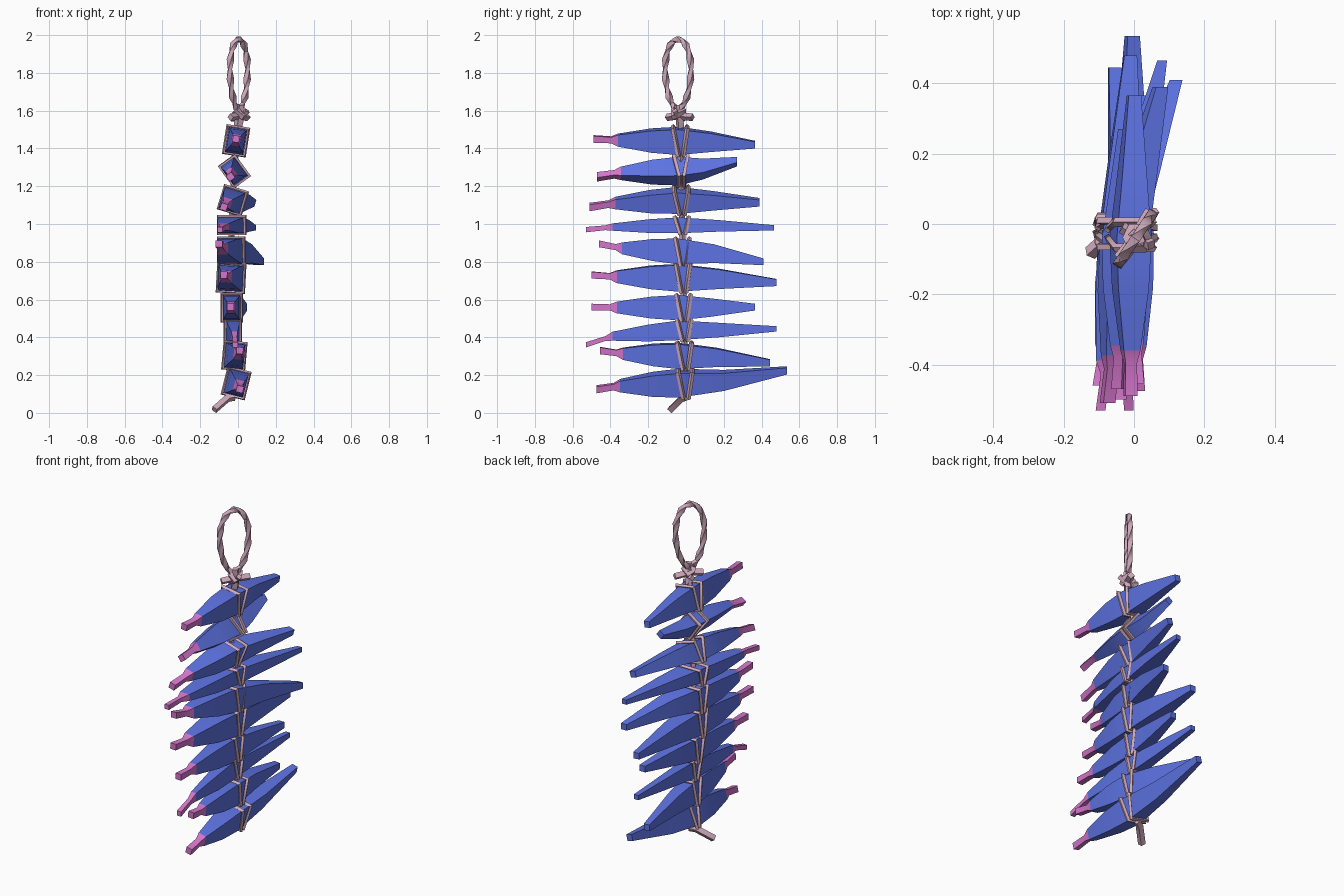
import bpy, bmesh
from math import sin, cos, pi, radians
from mathutils import Vector

if "Cube" in bpy.data.objects:
    bpy.data.objects.remove(bpy.data.objects["Cube"])


def material(name, rgb):
    m = bpy.data.materials.new(name)
    m.diffuse_color = (*rgb, 1)
    m.use_nodes = True
    m.node_tree.nodes["Principled BSDF"].inputs["Base Color"].default_value = m.diffuse_color
    return m


BLUE = material("pod_blue", (0.11, 0.17, 0.76))
PINK = material("stem_pink", (0.66, 0.18, 0.60))
TWINE = material("twine_mauve", (0.63, 0.40, 0.50))
CORNERS = ((-1, -1), (1, -1), (1, 1), (-1, 1))


def rolled(x, z, a):
    return x * cos(a) - z * sin(a), x * sin(a) + z * cos(a)


def smooth(ob, angle):
    bpy.ops.object.select_all(action='DESELECT')
    ob.select_set(True)
    bpy.context.view_layer.objects.active = ob
    bpy.ops.object.shade_smooth_by_angle(angle=radians(angle))


def loft(name, rings, roll, mat):
    """Skin four-sided rings (centre, half width, half height) along y."""
    bm = bmesh.new()
    loops = []
    for p, hx, hz in rings:
        loop = []
        for a, b in CORNERS:
            x, z = rolled(a * hx, b * hz, roll)
            loop.append(bm.verts.new((p[0] + x, p[1], p[2] + z)))
        loops.append(loop)
    for l0, l1 in zip(loops, loops[1:]):
        for i in range(4):
            j = (i + 1) % 4
            bm.faces.new((l0[i], l0[j], l1[j], l1[i]))
    bm.faces.new(loops[0])
    bm.faces.new(loops[-1])
    bmesh.ops.recalc_face_normals(bm, faces=bm.faces)
    me = bpy.data.meshes.new(name)
    bm.to_mesh(me)
    bm.free()
    me.materials.append(mat)
    ob = bpy.data.objects.new(name, me)
    bpy.context.collection.objects.link(ob)
    smooth(ob, 45)


def cord(name, pts, r, closed=False, lumpy=False):
    """Four-sided cord along a path, turned into a mesh."""
    cu = bpy.data.curves.new(name, 'CURVE')
    cu.dimensions = '3D'
    cu.bevel_depth = r
    cu.bevel_resolution = 0
    cu.use_fill_caps = True
    sp = cu.splines.new('POLY')
    sp.points.add(len(pts) - 1)
    for i, p in enumerate(pts):
        sp.points[i].co = (*p, 1)
        if lumpy:
            sp.points[i].radius = 1.2 if i % 2 else .8
            sp.points[i].tilt = i * pi / 4
    sp.use_cyclic_u = closed
    cu.materials.append(TWINE)
    ob = bpy.data.objects.new(name, cu)
    bpy.context.collection.objects.link(ob)
    bpy.ops.object.select_all(action='DESELECT')
    ob.select_set(True)
    bpy.context.view_layer.objects.active = ob
    bpy.ops.object.convert(target='MESH')
    smooth(bpy.context.view_layer.objects.active, 60)


# Pods, top to bottom: stem end, belly height, tip, half width, half height, roll
PODS = [
    ((-.01, -.49, 1.45), 1.44, (0, .365, 1.42), .05, .068, -9),
    ((-.04, -.47, 1.25), 1.28, (-.02, .27, 1.33), .044, .062, 36),
    ((-.075, -.51, 1.09), 1.125, (.075, .39, 1.115), .055, .058, -17),
    ((-.095, -.53, .97), .993, (.08, .465, .98), .064, .042, 0),
    ((-.10, -.46, .895), .855, (.12, .41, .80), .062, .068, 0),
    ((-.075, -.5, .73), .715, (-.01, .48, .69), .064, .07, -3),
    ((-.04, -.5, .56), .557, (.03, .365, .56), .046, .067, 0),
    ((-.015, -.53, .36), .437, (-.01, .48, .445), .035, .052, 0),
    ((.01, -.455, .33), .302, (-.055, .445, .265), .05, .066, -5),
    ((.01, -.475, .125), .157, (-.005, .535, .225), .052, .066, -14),
]

spine = [(0, -.03, 1.6)]
for n, (end, bz, tip, hx, hz, roll) in enumerate(PODS):
    roll = radians(roll)
    bx = -.01 - .027 * sin(pi * n / 9)
    end, tip, belly = Vector(end), Vector(tip), Vector((bx, -.04, bz))
    base = end.lerp(belly, .29)
    base.z = end.z + .6 * (bz - end.z)
    shoulder = belly.lerp(tip, .42)
    shoulder.z = bz + .22 * (tip.z - bz)
    r = .014 if hz < .06 and roll == 0 else .018
    # blue body
    loft(f"pod_{n + 1}", [(base, hx * .48, hz * .46),
                          (base.lerp(belly, .55), hx * .88, hz * .86), (belly, hx, hz),
                          (shoulder, hx * .72, hz * .73), (tip, r, r)], roll, BLUE)
    # flared stem
    loft(f"stem_{n + 1}", [(end, r, r), (end.lerp(base, .72), r * .9, r * .9),
                           (base, hx * .48, hz * .46)], roll, PINK)
    # two cord wraps, closer together underneath
    shift = .003 * n
    for side, y_top, y_low in (("front", -.068, -.040), ("back", .006, -.014)):
        pts = []
        for a, b in CORNERS:
            x, z = rolled(a * (hx + .005), b * (hz + .003), roll)
            pts.append((bx + x, (y_top if b > 0 else y_low) + shift, bz + z))
        cord(f"wrap_{side}_{n + 1}", pts, .0125, closed=True)
    spine.append((bx, -.03 + shift, bz))

# central cord joining the pods
cord("centre_cord", spine, .016)

# hanging loop, standing diagonally, twisted and lumpy, narrower at the bottom
loop = []
for i in range(22):
    a = 2 * pi * i / 22
    w = sin(a) * (1 - .14 * cos(a))
    loop.append((.004 + .046 * w, -.042 + .068 * w, 1.793 - .185 * cos(a)))
cord("hanging_loop", loop, .017, closed=True, lumpy=True)

# knot below the loop
cord("knot_bar", [(-.04, -.10, 1.565), (0, -.05, 1.572), (.05, .035, 1.565)], .02)
cord("knot_ring", [(.01 + .024 * cos(i * pi / 3), -.04 + .03 * sin(i * pi / 3),
                    1.585 + .018 * sin(i * pi / 1.5)) for i in range(6)], .019, closed=True)
cord("knot_drop", [(.012, -.042, 1.63), (.015, -.035, 1.57), (0, -.03, 1.51)], .022)
cord("knot_cross", [(.05, -.06, 1.60), (.01, -.035, 1.555), (-.035, -.01, 1.56)], .017)

# loose tail at the bottom
cord("cord_tail", [(-.02, 0, .085), (-.055, -.02, .078), (-.125, -.083, .017)], .021)
